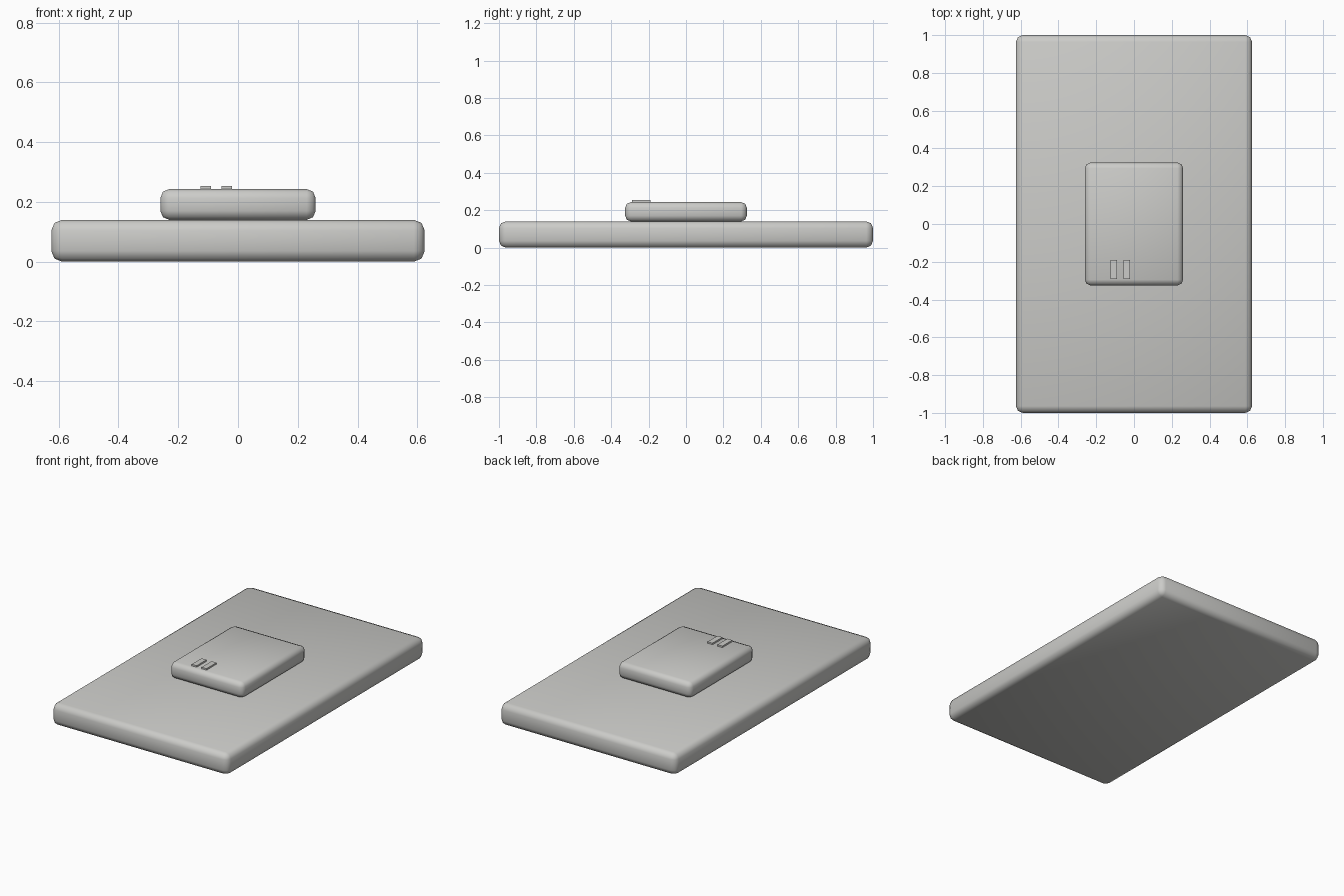
import bpy
import math

cube = bpy.data.objects.get("Cube")
if cube:
    bpy.data.objects.remove(cube, do_unlink=True)

# Single grey finish
grey = bpy.data.materials.new("warm_grey")
grey.use_nodes = True
COLOUR = (0.6, 0.6, 0.58, 1)
grey.diffuse_color = COLOUR
grey.node_tree.nodes["Principled BSDF"].inputs["Base Color"].default_value = COLOUR


def slab(name, x, y, z, bevel=0):
    """Box spanning the given ranges, with optional rounded edges."""
    spans = (x, y, z)
    bpy.ops.mesh.primitive_cube_add(size=1, location=[(a + b) / 2 for a, b in spans])
    ob = bpy.context.object
    ob.name = name
    ob.scale = [b - a for a, b in spans]
    bpy.ops.object.transform_apply(location=False, rotation=False, scale=True)
    ob.data.materials.append(grey)
    if bevel:
        mod = ob.modifiers.new("rounded_edges", "BEVEL")
        mod.width = bevel
        mod.segments = 2
        bpy.ops.object.modifier_apply(modifier=mod.name)
        bpy.ops.object.shade_smooth_by_angle(angle=math.radians(50))
    return ob


# Broad base plate and the smaller block resting on it
slab("base_plate", (-0.625, 0.625), (-1, 1), (0, 0.14), 0.036)
slab("raised_block", (-0.26, 0.26), (-0.325, 0.325), (0.14, 0.243), 0.03)

# Pair of raised bars near the front of the block
for side, left in (("right", -0.125), ("left", -0.055)):
    slab(f"{side}_bar", (left, left + 0.035), (-0.29, -0.19), (0.235, 0.253))
